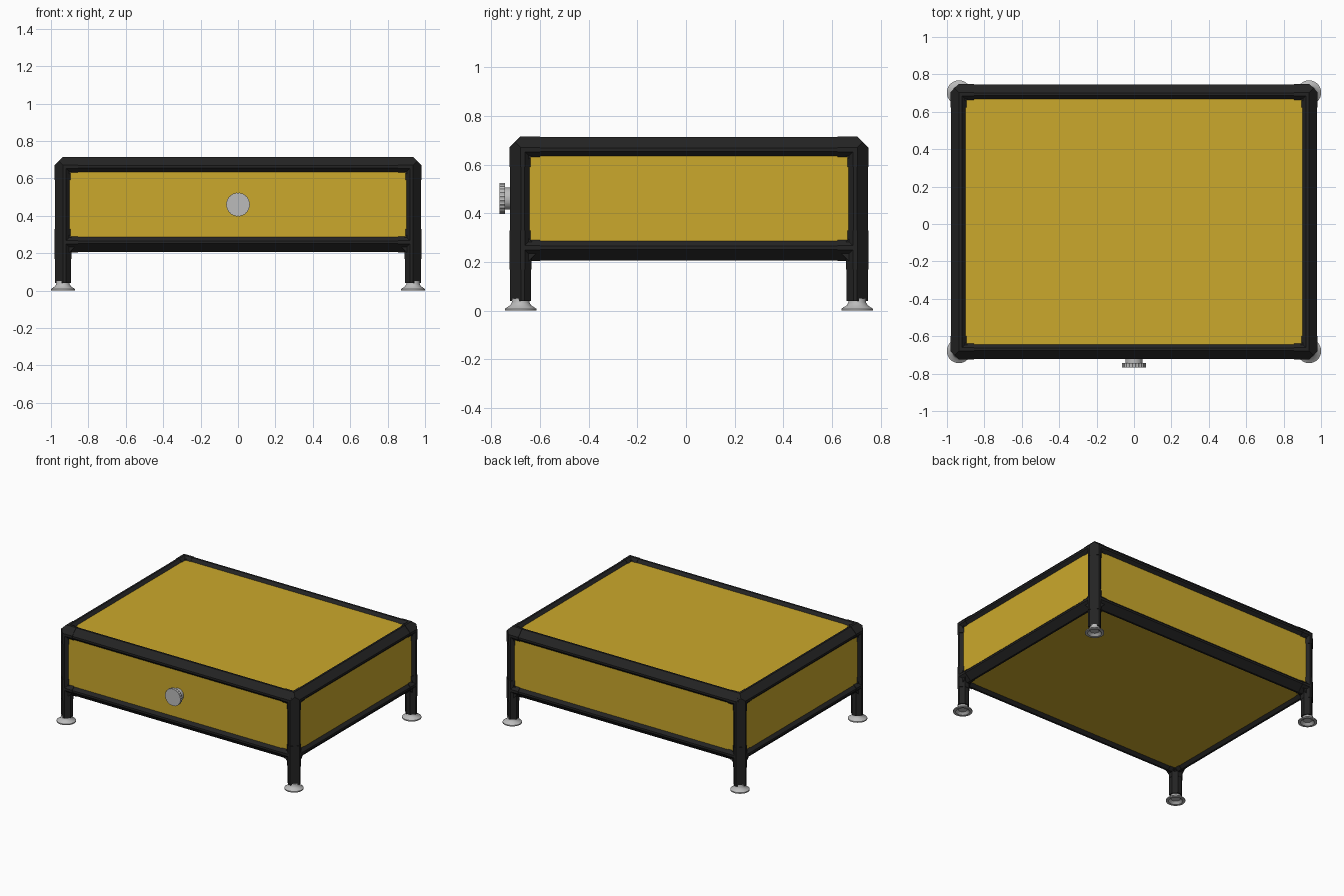
import bpy, bmesh, math
from itertools import product, combinations
from mathutils import Vector

if "Cube" in bpy.data.objects:
    bpy.data.objects.remove(bpy.data.objects["Cube"], do_unlink=True)


def material(name, rgb):
    m = bpy.data.materials.new(name)
    m.use_nodes = True
    m.diffuse_color = (*rgb, 1)
    bsdf = m.node_tree.nodes["Principled BSDF"]
    bsdf.inputs["Base Color"].default_value = (*rgb, 1)
    bsdf.inputs["Roughness"].default_value = 0.6
    return m


YELLOW = material("panel yellow", (0.60, 0.395, 0.025))
BLACK = material("frame black", (0.017, 0.017, 0.017))
GREY = material("metal grey", (0.5, 0.5, 0.5))

# Frame layout: tube centre lines form a box
H = 0.0435                       # half tube width
CX, CY, MID = 0.936, 0.691, 0.012
LOW, TOP = 0.25, 0.67
ARM = 0.08                       # reach of a joint along each tube
RECESS = 0.02                    # panel depth below the tube face


def finish(bm, name, mat):
    mesh = bpy.data.meshes.new(name)
    bmesh.ops.recalc_face_normals(bm, faces=bm.faces)
    bm.to_mesh(mesh)
    bm.free()
    obj = bpy.data.objects.new(name, mesh)
    bpy.context.collection.objects.link(obj)
    mesh.materials.append(mat)
    return obj


def add_hull(bm, points):
    """Add the convex solid around the points."""
    part = bmesh.new()
    verts = [part.verts.new(p) for p in points]
    bmesh.ops.convex_hull(part, input=verts)
    bmesh.ops.dissolve_limit(part, angle_limit=0.01, verts=part.verts, edges=part.edges)
    temp = bpy.data.meshes.new("temp")
    part.to_mesh(temp)
    part.free()
    bm.from_mesh(temp)
    bpy.data.meshes.remove(temp)


def add_tube(bm, axis, start, end, centre, out, h=H):
    """Square tube with a wide chamfer on its outward edge."""
    j, k = [a for a in range(3) if a != axis]
    points = []
    for sj, sk in product((-1, 1), repeat=2):
        outer = sj == out[j] and sk == out[k]
        c = 0.045 if outer else 0.028
        for dj, dk in ((h - c, h), (h, h - c)):
            for t in (start, end):
                p = Vector(centre)
                p[axis] = t
                p[j] += sj * dj
                p[k] += sk * dk
                points.append(p)
    add_hull(bm, points)


def tube(name, axis, start, end, centre, out):
    bm = bmesh.new()
    add_tube(bm, axis, start, end, centre, out)
    finish(bm, name, BLACK)


def joint(name, node, out, arms):
    """Corner connector: chamfered core, short sleeves and inner gussets."""
    h = H + 0.002
    bm = bmesh.new()
    core = [s * Vector([h if a == b else 0 for b in range(3)]) for a in range(3) for s in (-1, 1)]
    core += [Vector(s) * h / 2 for s in product((-1, 1), repeat=3)]
    add_hull(bm, [node + p for p in core])
    for axis, sign in arms:
        add_tube(bm, axis, node[axis], node[axis] + sign * ARM, node, out, h)
    for (a, sa), (b, sb) in combinations(arms, 2):
        if a == b:
            continue
        n = 3 - a - b
        points = []
        for u, v in ((0, 0), (ARM, 0), (0, ARM)):
            for w in (-0.03, 0.03):
                p = node.copy()
                p[a] += sa * u
                p[b] += sb * v
                p[n] += w
                points.append(p)
        add_hull(bm, points)
    finish(bm, name, BLACK)


def lathe(name, profile, segments, mat):
    bm = bmesh.new()
    verts = [bm.verts.new((r, 0, z)) for r, z in profile]
    edges = [bm.edges.new(pair) for pair in zip(verts, verts[1:])]
    bmesh.ops.spin(bm, geom=verts + edges, cent=(0, 0, 0), axis=(0, 0, 1),
                   angle=math.tau, steps=segments, use_duplicate=False)
    bmesh.ops.remove_doubles(bm, verts=bm.verts, dist=0.0001)
    return finish(bm, name, mat)


def smooth(obj):
    bpy.ops.object.select_all(action='DESELECT')
    obj.select_set(True)
    bpy.context.view_layer.objects.active = obj
    bpy.ops.object.shade_smooth_by_angle(angle=math.radians(35))


# Horizontal beams, two levels on each side
for level, z, sz in (("lower", LOW, -1), ("upper", TOP, 1)):
    for side, s in (("front", -1), ("back", 1)):
        tube(f"{level}_{side}_beam", 0, -CX, CX, (0, MID + s * CY, z), (0, s, sz))
    for side, s in (("right", -1), ("left", 1)):
        tube(f"{level}_{side}_beam", 1, MID - CY, MID + CY, (s * CX, MID, z), (s, 0, sz))

# Legs, joints and feet at the four corners
foot_profile = [(0, 0.05), (0.035, 0.05), (0.036, 0.034), (0.043, 0.022), (0.065, 0.008),
                (0.065, 0), (0.048, 0), (0.03, 0.016), (0, 0.016)]
for (fb, sy), (lr, sx) in product((("front", -1), ("back", 1)), (("right", -1), ("left", 1))):
    x, y = sx * CX, MID + sy * CY
    tube(f"{fb}_{lr}_leg", 2, 0.04, TOP, (x, y, 0), (sx, sy, 0))
    joint(f"upper_{fb}_{lr}_joint", Vector((x, y, TOP)), (sx, sy, 1),
          [(0, -sx), (1, -sy), (2, -1)])
    joint(f"lower_{fb}_{lr}_joint", Vector((x, y, LOW)), (sx, sy, -1),
          [(0, -sx), (1, -sy), (2, 1), (2, -1)])
    foot = lathe(f"{fb}_{lr}_foot", foot_profile, 32, GREY)
    foot.location = (x, y, 0)
    smooth(foot)

# Six thin panels set into the frame
box_min = Vector((-CX, MID - CY, LOW))
box_max = Vector((CX, MID + CY, TOP))
panel_names = (("right", "left"), ("front", "back"), ("bottom", "top"))
for axis, names in enumerate(panel_names):
    for name, sign in zip(names, (-1, 1)):
        lo, hi = box_min.copy(), box_max.copy()
        face = (box_max if sign > 0 else box_min)[axis] + sign * (H - RECESS)
        lo[axis], hi[axis] = sorted((face, face - sign * 0.012))
        bm = bmesh.new()
        add_hull(bm, product(*zip(lo, hi)))
        finish(bm, f"{name}_panel", YELLOW)

# Front knob with a ribbed rim
knob = lathe("front_knob", [(0, 0), (0.045, 0), (0.045, 0.058), (0.063, 0.058),
                            (0.063, 0.08), (0, 0.08)], 48, GREY)
for v in knob.data.vertices:
    if v.co.xy.length > 0.06:
        step = round(math.atan2(v.co.y, v.co.x) / math.tau * 48)
        v.co.xy *= 1.02 if step % 2 else 0.98
knob.rotation_euler = (math.pi / 2, 0, 0)
knob.location = (0, -0.686, 0.46)
